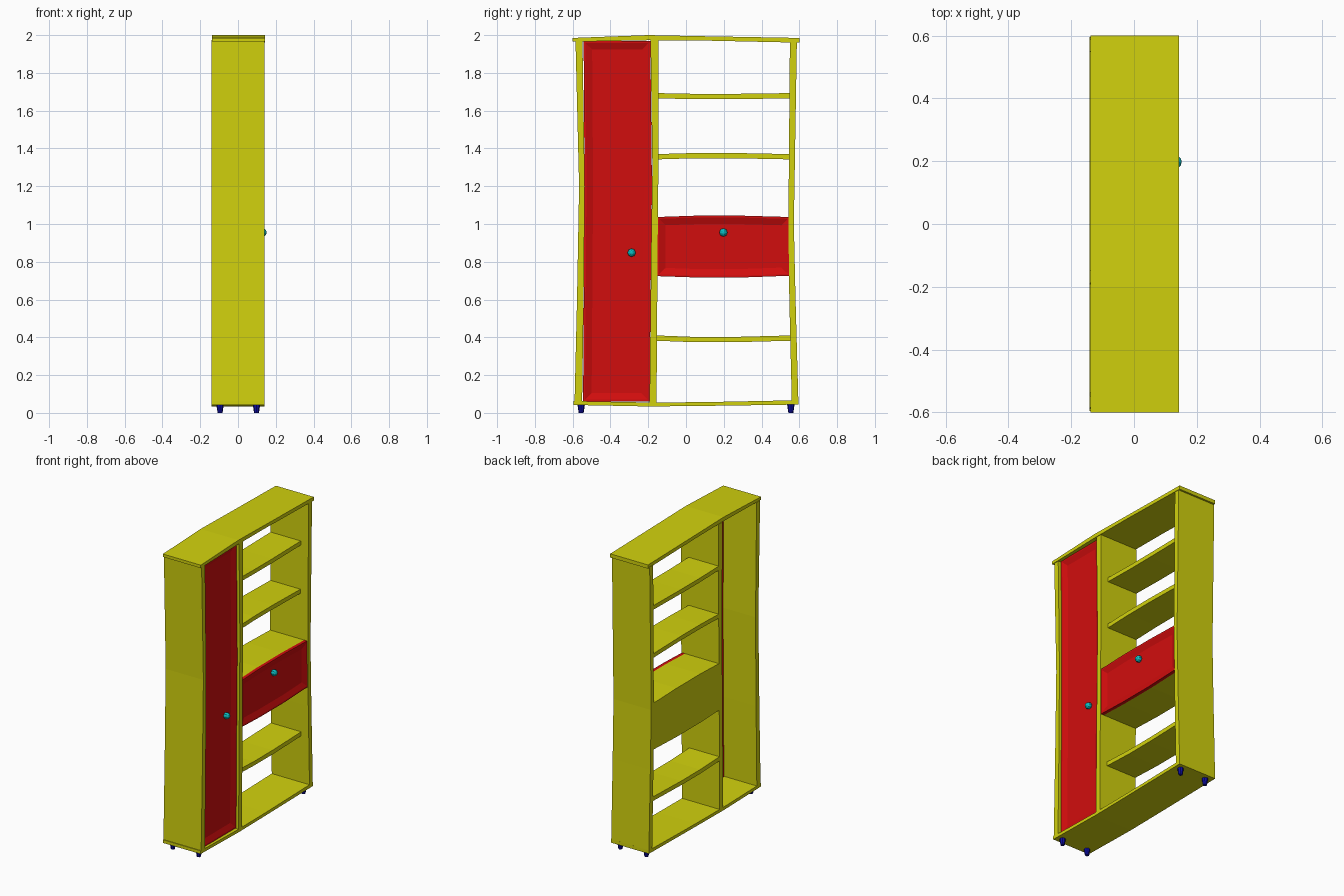
import bpy, bmesh
from mathutils import Matrix

if "Cube" in bpy.data.objects:
    bpy.data.objects.remove(bpy.data.objects["Cube"])


def material(name, rgb):
    m = bpy.data.materials.new(name)
    m.use_nodes = True
    m.diffuse_color = (*rgb, 1)
    m.node_tree.nodes["Principled BSDF"].inputs["Base Color"].default_value = (*rgb, 1)
    return m


YELLOW = material("yellow_paint", (0.64, 0.64, 0.004))
RED = material("red_paint", (0.64, 0.004, 0.004))
CYAN = material("cyan_knob", (0.004, 0.52, 0.55))
BLUE = material("blue_feet", (0.004, 0.004, 0.38))
BACK, FRONT = -0.141, 0.139


def finish(name, bm, mat):
    bmesh.ops.recalc_face_normals(bm, faces=bm.faces)
    mesh = bpy.data.meshes.new(name)
    bm.to_mesh(mesh)
    bm.free()
    mesh.materials.append(mat)
    bpy.context.collection.objects.link(bpy.data.objects.new(name, mesh))


def bowed_board(name, stations, x0=BACK, x1=FRONT, upright=False, mat=YELLOW, panel=False):
    """Board swept along y (or z if upright); each station is (position, low, high)."""
    bm = bmesh.new()
    rings = []
    for s, lo, hi in stations:
        corners = [(x0, lo), (x1, lo), (x1, hi), (x0, hi)]
        rings.append([bm.verts.new((x, t, s) if upright else (x, s, t)) for x, t in corners])
    for a, b in zip(rings, rings[1:]):
        for i in range(4):
            j = (i + 1) % 4
            bm.faces.new((a[i], a[j], b[j], b[i]))
    bm.faces.new(rings[0])
    bm.faces.new(rings[-1])
    if panel:  # narrow rim, then a sloped recess
        bmesh.ops.recalc_face_normals(bm, faces=bm.faces)
        for width, depth in ((0.01, 0), (0.035, -0.014)):
            front = [f for f in bm.faces if f.normal.x > 0.9
                     and f.calc_center_median().x > x1 - 0.001]
            if width > 0.02:
                front = inner
            bmesh.ops.inset_region(bm, faces=front, thickness=width, depth=depth,
                                   use_even_offset=True, use_boundary=True)
            inner = front
    finish(name, bm, mat)


# Carcass
bowed_board("top_board", [(-0.6, 1.965, 1.985), (-0.2, 1.973, 2.0),
                          (0.1, 1.971, 1.994), (0.6, 1.96, 1.985)], -0.138, 0.143)
bowed_board("base_board", [(-0.595, 0.042, 0.063), (-0.2, 0.034, 0.055),
                           (0.1, 0.037, 0.057), (0.595, 0.044, 0.067)])
bowed_board("right_side", [(0.058, -0.59, -0.55), (0.6, -0.577, -0.542),
                           (1.2, -0.566, -0.536), (1.967, -0.585, -0.548)], upright=True)
bowed_board("divider", [(0.05, -0.193, -0.156), (0.9, -0.184, -0.15),
                        (1.3, -0.178, -0.146), (1.974, -0.188, -0.146)], upright=True)
bowed_board("left_side", [(0.06, 0.56, 0.595), (0.6, 0.547, 0.58),
                          (1.0, 0.542, 0.571), (1.967, 0.55, 0.587)], upright=True)

# Open shelves, set back from the front
for label, end, bow in (("upper_shelf", 1.679, -0.004), ("middle_shelf", 1.356, 0.006),
                        ("lower_shelf", 0.396, -0.008)):
    bowed_board(label, [(y, end + k * bow - 0.014, end + k * bow + 0.014)
                        for y, k in ((-0.155, 0), (0.05, 1), (0.25, 1), (0.553, 0))], x1=0.083)

# Drawer case and front
case = [(-0.153, 0.724, 1.037), (0.05, 0.717, 1.044), (0.3, 0.717, 1.044), (0.55, 0.726, 1.037)]
bowed_board("drawer_case", case, x1=0.112)
bowed_board("drawer_front", case, 0.112, 0.134, mat=RED, panel=True)

# Tall door
bowed_board("tall_door", [(0.06, -0.545, -0.192), (0.6, -0.541, -0.188),
                          (1.2, -0.537, -0.18), (1.968, -0.542, -0.189)],
            0.1, 0.121, upright=True, mat=RED, panel=True)

# Knobs
for label, spot in (("door_knob", (0.118, -0.288, 0.848)), ("drawer_knob", (0.13, 0.198, 0.955))):
    bm = bmesh.new()
    bmesh.ops.create_uvsphere(bm, u_segments=8, v_segments=6, radius=0.022,
                              matrix=Matrix.Translation(spot) @ Matrix.Rotation(1.5708, 4, "Y"))
    finish(label, bm, CYAN)

# Tapered feet
for xn, x in (("back", -0.095), ("front", 0.098)):
    for yn, y in (("right", -0.555), ("left", 0.555)):
        bm = bmesh.new()
        bmesh.ops.create_cone(bm, cap_ends=True, segments=8, radius1=0.013, radius2=0.02,
                              depth=0.046, matrix=Matrix.Translation((x, y, 0.023)))
        finish(f"{xn}_{yn}_foot", bm, BLUE)
